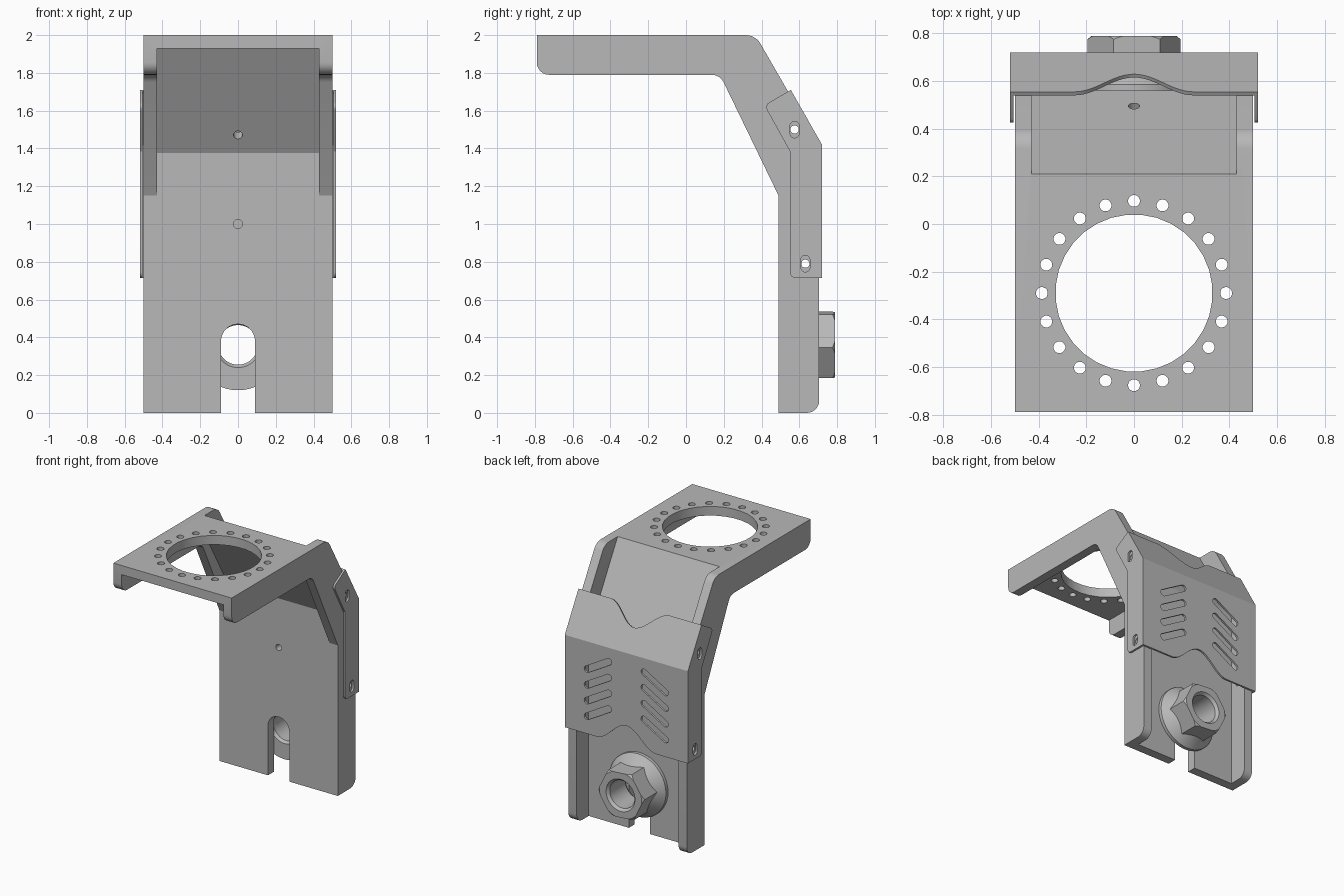
import bpy, bmesh, math
from mathutils import Matrix, Vector

cube = bpy.data.objects.get("Cube")
if cube:
    bpy.data.objects.remove(cube, do_unlink=True)

steel = bpy.data.materials.new("grey_steel")
steel.use_nodes = True
GREY = (0.48, 0.48, 0.48, 1)
steel.diffuse_color = GREY
steel.node_tree.nodes["Principled BSDF"].inputs["Base Color"].default_value = GREY


def frame(x_dir, y_dir, origin=(0, 0, 0)):
    """Matrix whose local x and y follow the given directions."""
    x, y = Vector(x_dir).normalized(), Vector(y_dir).normalized()
    m = Matrix((x, y, x.cross(y))).transposed().to_4x4()
    m.translation = origin
    return m


SLOPE = (0, -0.5, 0.866)                       # direction up the sloping back
SIDE = frame((0, 1, 0), (0, 0, 1))             # profile in y, z
BACK = frame((1, 0, 0), (0, 0, 1))             # outline in x, z
TOP = Matrix.Identity(4)                       # outline in x, y


def finish(name, bm):
    bmesh.ops.remove_doubles(bm, verts=bm.verts, dist=1e-5)
    bmesh.ops.recalc_face_normals(bm, faces=bm.faces)
    mesh = bpy.data.meshes.new(name)
    bm.to_mesh(mesh)
    bm.free()
    mesh.materials.append(steel)
    obj = bpy.data.objects.new(name, mesh)
    bpy.context.collection.objects.link(obj)
    return obj


def prism(name, outlines, lo, hi, matrix):
    """Extrude each outline from lo to hi along the frame's normal."""
    bm = bmesh.new()
    for pts in outlines:
        face = bm.faces.new([bm.verts.new(matrix @ Vector((a, b, lo))) for a, b in pts])
        ext = bmesh.ops.extrude_face_region(bm, geom=[face], use_keep_orig=True)
        verts = [g for g in ext["geom"] if isinstance(g, bmesh.types.BMVert)]
        shift = matrix.to_3x3() @ Vector((0, 0, hi - lo))
        bmesh.ops.translate(bm, vec=shift, verts=verts)
    return finish(name, bm)


def lathe(name, profile, z, steps=48):
    """Revolve (radius, y) points around the y axis at height z."""
    bm = bmesh.new()
    verts = [bm.verts.new((r, y, z)) for r, y in profile]
    edges = [bm.edges.new(p) for p in zip(verts, verts[1:])]
    bmesh.ops.spin(bm, geom=verts + edges, cent=(0, 0, z), axis=(0, 1, 0),
                   angle=math.tau, steps=steps)
    return finish(name, bm)


def combine(obj, tool, operation="DIFFERENCE"):
    mod = obj.modifiers.new("cut", "BOOLEAN")
    mod.operation, mod.solver, mod.object = operation, "EXACT", tool
    bpy.ops.object.select_all(action="DESELECT")
    bpy.context.view_layer.objects.active = obj
    obj.select_set(True)
    bpy.ops.object.modifier_apply(modifier=mod.name)
    bpy.data.objects.remove(tool, do_unlink=True)


def smooth(obj):
    bpy.ops.object.select_all(action="DESELECT")
    bpy.context.view_layer.objects.active = obj
    obj.select_set(True)
    bpy.ops.object.shade_smooth_by_angle(angle=math.radians(25))


def rounded(corners, steps=6):
    """Outline from (a, b) or (a, b, radius) corners."""
    out = []
    for i, c in enumerate(corners):
        p = Vector(c[:2])
        if len(c) == 2:
            out.append(p)
            continue
        u = (Vector(corners[i - 1][:2]) - p).normalized()
        v = (Vector(corners[(i + 1) % len(corners)][:2]) - p).normalized()
        half = u.angle(v) / 2
        centre = p + (u + v).normalized() * c[2] / math.sin(half)
        start = p + u * c[2] / math.tan(half) - centre
        end = p + v * c[2] / math.tan(half) - centre
        turn = math.atan2(start.x * end.y - start.y * end.x, start.dot(end))
        for k in range(steps + 1):
            out.append(centre + Matrix.Rotation(turn * k / steps, 2) @ start)
    return out


def slot(a, b, r, half=0.0, angle=0.0, n=16):
    """Capsule outline, or a circle when half is zero."""
    pts = []
    for k in range(n):
        t = math.tau * (k + 0.5) / n
        x = r * math.cos(t) + math.copysign(half, math.cos(t))
        p = Matrix.Rotation(angle, 2) @ Vector((x, r * math.sin(t)))
        pts.append((a + p.x, b + p.y))
    return pts


def wave(edge, depth, outside, width=0.25, n=24):
    """Bell-shaped notch running in from an edge."""
    xs = [width * (2 * k / n - 1) for k in range(n + 1)]
    pts = [(x, edge + depth * (0.5 + 0.5 * math.cos(math.pi * x / width))) for x in xs]
    return pts + [(width, outside), (-width, outside)]


# Bracket: side profile hollowed from the front and the back
bracket = prism("bracket", [rounded([
    (-0.79, 2), (0.368, 2, 0.09), (0.705, 1.416), (0.705, 0, 0.065), (0.49, 0),
    (0.49, 1.15), (0.18, 1.79, 0.07), (-0.79, 1.79, 0.065)])], -0.5, 0.5, SIDE)
front_pocket = [(-1, 1.93), (0.17, 1.93), (0.49, 1.375), (0.49, 1.15), (0.4, 1.1), (-1, 1.1)]
back_pocket = [(0.152, 2.1), (0.56, 1.394), (0.56, -0.1), (0.9, -0.1), (0.9, 2.1)]
combine(bracket, prism("pockets", [front_pocket, back_pocket], -0.43, 0.43, SIDE))

# Ring of holes in the top plate
RING_Y = -0.29
ring = [slot(0, RING_Y, 0.33, n=32)]
for k in range(20):
    t = math.tau * k / 20
    ring.append(slot(0.387 * math.sin(t), RING_Y + 0.387 * math.cos(t), 0.025))
combine(bracket, prism("ring_holes", ring, 1.85, 2.1, TOP))

# Open slot and small holes in the back plate, screw holes in the flanges
open_slot = [(-0.09, -0.1), (0.09, -0.1)]
open_slot += [(0.09 * math.cos(math.pi * k / 16), 0.38 + 0.09 * math.sin(math.pi * k / 16))
              for k in range(17)]
combine(bracket, prism("plate_cut", [open_slot, slot(0, 1.0, 0.024)], -0.65, -0.4, BACK))
slope_hole = frame((1, 0, 0), SLOPE, (0, 0.465, 1.489))
combine(bracket, prism("slope_hole", [slot(0, 0, 0.024)], -0.1, 0.1, slope_hole))
SCREWS = [(0.575, 1.5), (0.632, 0.79)]
combine(bracket, prism("screw_holes", [slot(y, z, 0.022) for y, z in SCREWS], -0.7, 0.7, SIDE))
smooth(bracket)

# Sheet cover wrapped over the back
cover = prism("back_cover", [rounded([
    (0.55, 0.715, 0.03), (0.72, 0.715), (0.72, 1.42), (0.555, 1.71),
    (0.415, 1.629, 0.03), (0.55, 1.385)])], -0.52, 0.52, SIDE)
inside = [(0.705, 0.6), (0.705, 1.416), (0.4255, 1.9), (0.2, 1.9), (0.2, 0.6)]
combine(cover, prism("cover_inside", [inside], -0.505, 0.505, SIDE))
combine(cover, prism("lower_notch", [wave(0.715, 0.15, 0.6)], -0.8, -0.65, BACK))
upper = frame((1, 0, 0), SLOPE, (0, 0.555, 1.71))
combine(cover, prism("upper_notch", [wave(0, -0.15, 0.1)], -0.06, 0.06, upper))

# Slanted vents and adjusting slots in the cover
vents = [slot(s * 0.24, 1.26 - 0.12 * k, 0.025, 0.105, -s * math.radians(30))
         for s in (-1, 1) for k in range(4)]
combine(cover, prism("vents", vents, -0.8, -0.65, BACK))
adjust = [slot(y, z, 0.024, 0.02, math.pi / 2) for y, z in SCREWS]
combine(cover, prism("adjusting_slots", adjust, -0.7, 0.7, SIDE))
smooth(cover)

# Flanged hex nut
NUT_Z = 0.36
hexagon = []
for k in range(6):
    t = math.radians(60 * k - 4)
    hexagon.append((0.1955 * math.cos(t), NUT_Z + 0.1955 * math.sin(t)))
nut = prism("flange_nut", [hexagon], -0.79, -0.58, BACK)
combine(nut, lathe("nut_chamfer", [(0, 0.5), (0.3, 0.5), (0.3, 0.69), (0.178, 0.79), (0, 0.79)],
                   NUT_Z), "INTERSECT")
combine(nut, lathe("nut_flange", [(0, 0.56), (0.24, 0.56), (0.24, 0.585), (0.16, 0.665),
                                  (0, 0.665)], NUT_Z), "UNION")
combine(nut, lathe("nut_bore", [(0, 0.5), (0.12, 0.5), (0.12, 0.56), (0.105, 0.58), (0.105, 0.77),
                                (0.122, 0.79), (0.122, 0.9), (0, 0.9)], NUT_Z))
smooth(nut)
